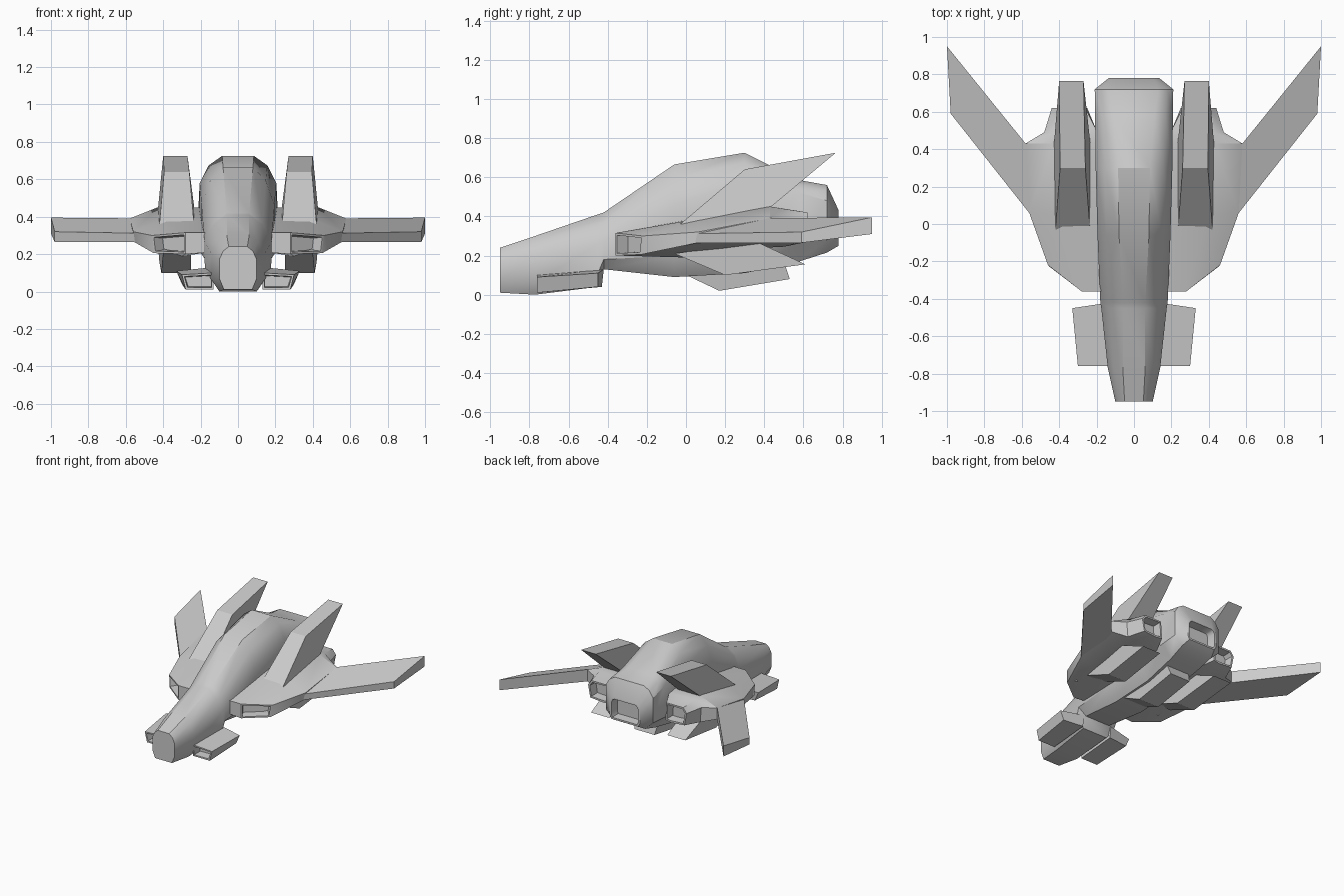
import bpy, bmesh, math


def loft(name, rings, front=None, back=None, recess=(), mirror=True, angle=35):
    """Skin a series of point rings; recess hollows the last front/back cap face."""
    bm = bmesh.new()
    vs = [[bm.verts.new(p) for p in r] for r in rings]
    n = len(vs[0])
    for a, b in zip(vs, vs[1:]):
        for i in range(n):
            j = (i + 1) % n
            bm.faces.new((a[i], a[j], b[j], b[i]))
    caps = {}
    for key, ring, faces in (("front", vs[0], front), ("back", vs[-1], back)):
        for idx in faces or [range(n)]:
            caps[key] = bm.faces.new([ring[i] for i in idx])
    bmesh.ops.recalc_face_normals(bm, faces=bm.faces[:])
    for key in recess:
        bmesh.ops.inset_individual(bm, faces=[caps[key]], thickness=0.016)
        bmesh.ops.inset_individual(bm, faces=[caps[key]], thickness=0.006, depth=-0.07)
    me = bpy.data.meshes.new(name)
    bm.to_mesh(me)
    bm.free()
    ob = bpy.data.objects.new(name, me)
    bpy.context.collection.objects.link(ob)
    bpy.ops.object.select_all(action='DESELECT')
    ob.select_set(True)
    bpy.context.view_layer.objects.active = ob
    bpy.ops.object.shade_smooth_by_angle(angle=math.radians(angle))
    if mirror:
        ob.modifiers.new("mirror", 'MIRROR').use_mirror_merge = False
    return ob


def hull_ring(y, w, bw, tw, zb, z1, z2, zt):
    """Ten-sided hull section: flat belly and top, chamfered shoulders."""
    half = [(bw, zb), (w, z1), (w, z2),
            (tw + 0.6 * (w - tw), zt - 0.35 * (zt - z2)), (tw, zt)]
    return [(x, y, z) for x, z in half] + [(-x, y, z) for x, z in reversed(half)]


def slab(name, profile, inner, outer, mirror=True):
    """Side profile (y, z) spanned between inner and outer x positions."""
    rings = [[(x, y, z) for x, (y, z) in zip(xs, profile)] for xs in (inner, outer)]
    return loft(name, rings, mirror=mirror, angle=25)


# Main hull: y, half width, belly, top, belly z, low side z, high side z, top z
sections = [
    (-0.95, 0.10, 0.075, 0.05, 0.01, 0.07, 0.17, 0.24),
    (-0.77, 0.14, 0.10, 0.06, 0.00, 0.06, 0.20, 0.30),
    (-0.45, 0.175, 0.11, 0.06, 0.04, 0.11, 0.26, 0.41),
    (-0.42, 0.18, 0.11, 0.06, 0.13, 0.18, 0.27, 0.42),
    (-0.06, 0.195, 0.12, 0.08, 0.09, 0.20, 0.46, 0.665),
    (0.30, 0.205, 0.12, 0.085, 0.11, 0.24, 0.58, 0.725),
    (0.58, 0.208, 0.13, 0.11, 0.17, 0.27, 0.52, 0.585),
    (0.72, 0.21, 0.14, 0.13, 0.215, 0.28, 0.48, 0.56),
    (0.78, 0.135, 0.12, 0.10, 0.25, 0.28, 0.39, 0.43),
]
loft("hull", [hull_ring(*s) for s in sections], recess=["back"], mirror=False)

# Small intakes beside the nose
loft("nose_intake", [
    [(0.13, -0.76, 0.01), (0.28, -0.76, 0.01), (0.30, -0.76, 0.09), (0.13, -0.76, 0.10)],
    [(0.13, -0.43, 0.04), (0.30, -0.45, 0.04), (0.33, -0.45, 0.11), (0.13, -0.42, 0.13)],
], recess=["front"])

# Engine pods with slanted intakes and rear nozzles
loft("engine_pod", [
    [(0.15, -0.36, 0.21), (0.28, -0.36, 0.20), (0.45, -0.23, 0.205),
     (0.46, -0.22, 0.30), (0.28, -0.36, 0.315), (0.15, -0.36, 0.315)],
    [(0.15, 0.00, 0.21), (0.30, 0.00, 0.19), (0.555, 0.06, 0.265),
     (0.56, 0.06, 0.32), (0.40, 0.05, 0.385), (0.15, 0.00, 0.38)],
    [(0.17, 0.40, 0.25), (0.32, 0.40, 0.24), (0.58, 0.43, 0.30),
     (0.58, 0.43, 0.39), (0.43, 0.43, 0.45), (0.17, 0.43, 0.45)],
    [(0.20, 0.50, 0.25), (0.30, 0.50, 0.245), (0.47, 0.49, 0.27),
     (0.48, 0.49, 0.39), (0.43, 0.49, 0.44), (0.20, 0.50, 0.44)],
    [(0.25, 0.62, 0.28), (0.30, 0.62, 0.27), (0.42, 0.62, 0.28),
     (0.44, 0.62, 0.38), (0.41, 0.62, 0.42), (0.26, 0.62, 0.42)],
], front=[[0, 1, 4, 5], [1, 2, 3, 4]], recess=["front", "back"])

# Swept wings
loft("wing", [
    [(0.45, -0.08, 0.265), (0.45, -0.08, 0.31), (0.45, 0.27, 0.39), (0.45, 0.27, 0.29)],
    [(0.98, 0.59, 0.265), (0.98, 0.59, 0.32), (1.00, 0.95, 0.395), (1.00, 0.95, 0.31)],
], angle=25)

# Upper and lower fins on the pods
slab("upper_fin", [(-0.03, 0.36), (0.30, 0.64), (0.765, 0.725), (0.40, 0.42)],
     (0.235, 0.26, 0.27, 0.23), (0.42, 0.395, 0.40, 0.43))
slab("lower_fin", [(-0.06, 0.21), (0.20, 0.10), (0.61, 0.155), (0.36, 0.27)],
     (0.25, 0.25, 0.26, 0.25), (0.40, 0.41, 0.42, 0.43))

# Belly keel
slab("belly_keel", [(-0.02, 0.11), (0.17, 0.02), (0.53, 0.08), (0.49, 0.20)],
     (-0.11, -0.09, -0.09, -0.11), (0.11, 0.09, 0.09, 0.11), mirror=False)
